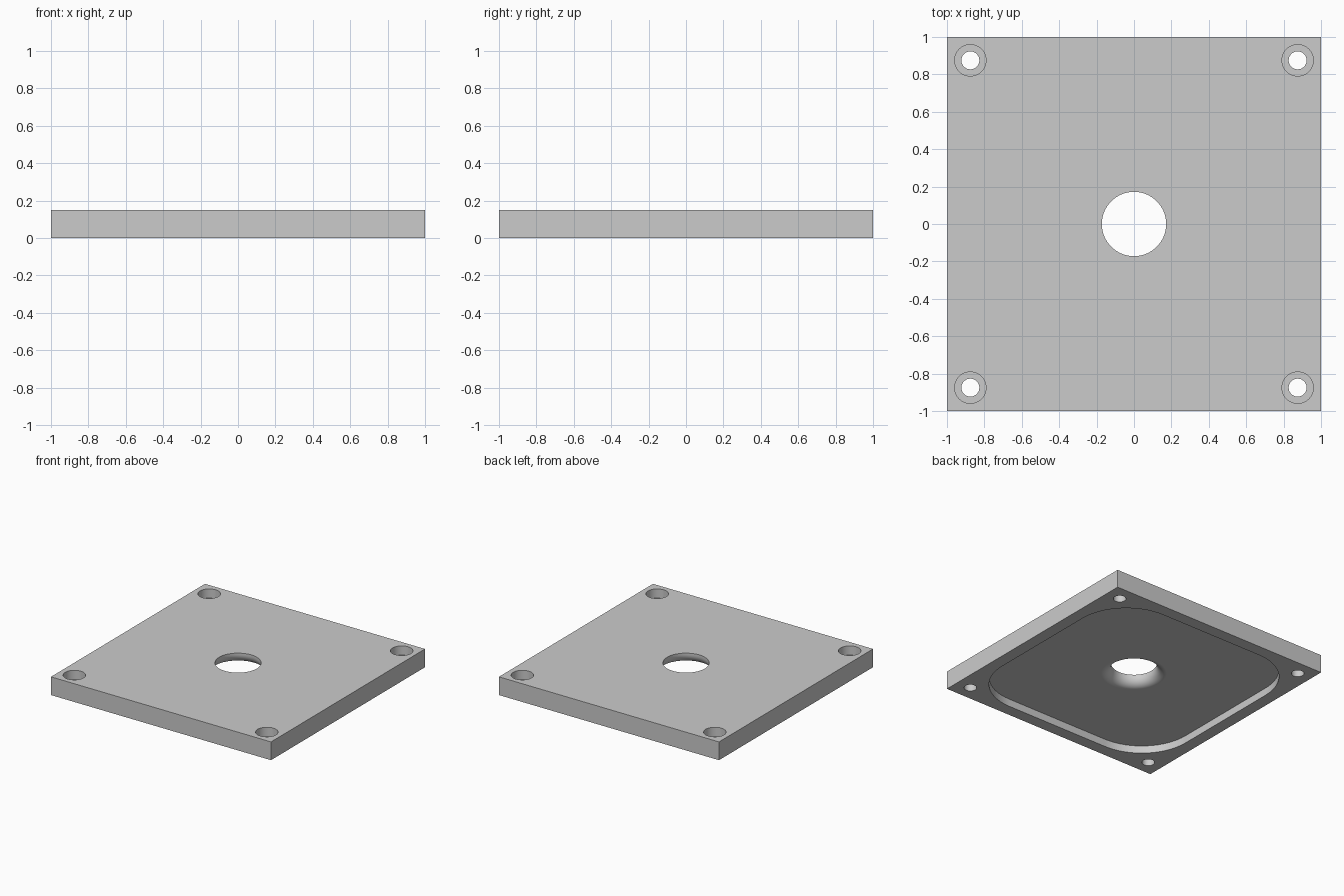
import bpy
import bmesh
import math

cube = bpy.data.objects.get("Cube")
if cube:
    bpy.data.objects.remove(cube, do_unlink=True)

THICK = 0.15
POCKET_HALF, POCKET_RADIUS, POCKET_DEPTH = 0.9, 0.43, 0.062
BORE, FLARE = 0.172, 0.075
HOLE_POS, HOLE, SINK, SINK_FLOOR = 0.875, 0.048, 0.084, 0.075

grey = bpy.data.materials.new("plain grey")
grey.use_nodes = True
colour = (0.6, 0.6, 0.6, 1)
grey.diffuse_color = colour
grey.node_tree.nodes["Principled BSDF"].inputs["Base Color"].default_value = colour


def make_object(name, bm):
    bmesh.ops.recalc_face_normals(bm, faces=bm.faces)
    mesh = bpy.data.meshes.new(name)
    bm.to_mesh(mesh)
    bm.free()
    mesh.materials.append(grey)
    obj = bpy.data.objects.new(name, mesh)
    bpy.context.collection.objects.link(obj)
    return obj


def prism(name, outline, bottom, top):
    """Extrude a flat outline between two heights."""
    bm = bmesh.new()
    face = bm.faces.new([bm.verts.new((x, y, bottom)) for x, y in outline])
    sweep = bmesh.ops.extrude_face_region(bm, geom=[face])
    for v in sweep["geom"]:
        if isinstance(v, bmesh.types.BMVert):
            v.co.z = top
    return make_object(name, bm)


def lathe(name, profile, x=0, y=0, sides=64):
    """Turn a (radius, height) profile into a capped solid."""
    bm = bmesh.new()
    rings = []
    for r, z in profile:
        angles = [2 * math.pi * i / sides for i in range(sides)]
        rings.append([bm.verts.new((x + r * math.cos(a), y + r * math.sin(a), z)) for a in angles])
    for low, high in zip(rings, rings[1:]):
        for i in range(sides):
            j = (i + 1) % sides
            bm.faces.new((low[i], low[j], high[j], high[i]))
    bm.faces.new(rings[0])
    bm.faces.new(rings[-1])
    return make_object(name, bm)


def rounded_square(half, radius, steps=16):
    points = []
    for corner, (sx, sy) in enumerate([(1, 1), (-1, 1), (-1, -1), (1, -1)]):
        for i in range(steps + 1):
            a = math.pi / 2 * (corner + i / steps)
            points.append((sx * (half - radius) + radius * math.cos(a),
                           sy * (half - radius) + radius * math.sin(a)))
    return points


# Square plate
plate = prism("mounting_plate", [(-1, -1), (1, -1), (1, 1), (-1, 1)], 0, THICK)

# Rounded pocket in the underside
cutters = [prism("pocket_cutter", rounded_square(POCKET_HALF, POCKET_RADIUS), -0.1, POCKET_DEPTH)]

# Central bore, rounded over where it meets the pocket floor
profile = [(BORE + FLARE, -0.05)]
for i in range(13):
    a = math.pi / 2 * (1 - i / 12)
    profile.append((BORE + FLARE * (1 - math.cos(a)), POCKET_DEPTH + FLARE * (1 - math.sin(a))))
profile.append((BORE, THICK + 0.1))
cutters.append(lathe("bore_cutter", profile))

# Counterbored screw holes in the corners
for x in (-HOLE_POS, HOLE_POS):
    for y in (-HOLE_POS, HOLE_POS):
        steps = [(HOLE, -0.1), (HOLE, SINK_FLOOR), (SINK, SINK_FLOOR), (SINK, THICK + 0.1)]
        cutters.append(lathe("screw_hole_cutter", steps, x, y, 48))

# Cut everything out of the plate
bpy.ops.object.select_all(action="DESELECT")
bpy.context.view_layer.objects.active = plate
plate.select_set(True)
for cutter in cutters:
    cutter.hide_render = True
    mod = plate.modifiers.new("cut", "BOOLEAN")
    mod.operation = "DIFFERENCE"
    mod.solver = "EXACT"
    mod.object = cutter
    bpy.ops.object.modifier_apply(modifier=mod.name)
    bpy.data.objects.remove(cutter, do_unlink=True)

# Smooth round walls, crisp edges and flat faces
bpy.ops.object.shade_smooth_by_angle(angle=math.radians(30))
weighted = plate.modifiers.new("flat_face_normals", "WEIGHTED_NORMAL")
weighted.keep_sharp = True
